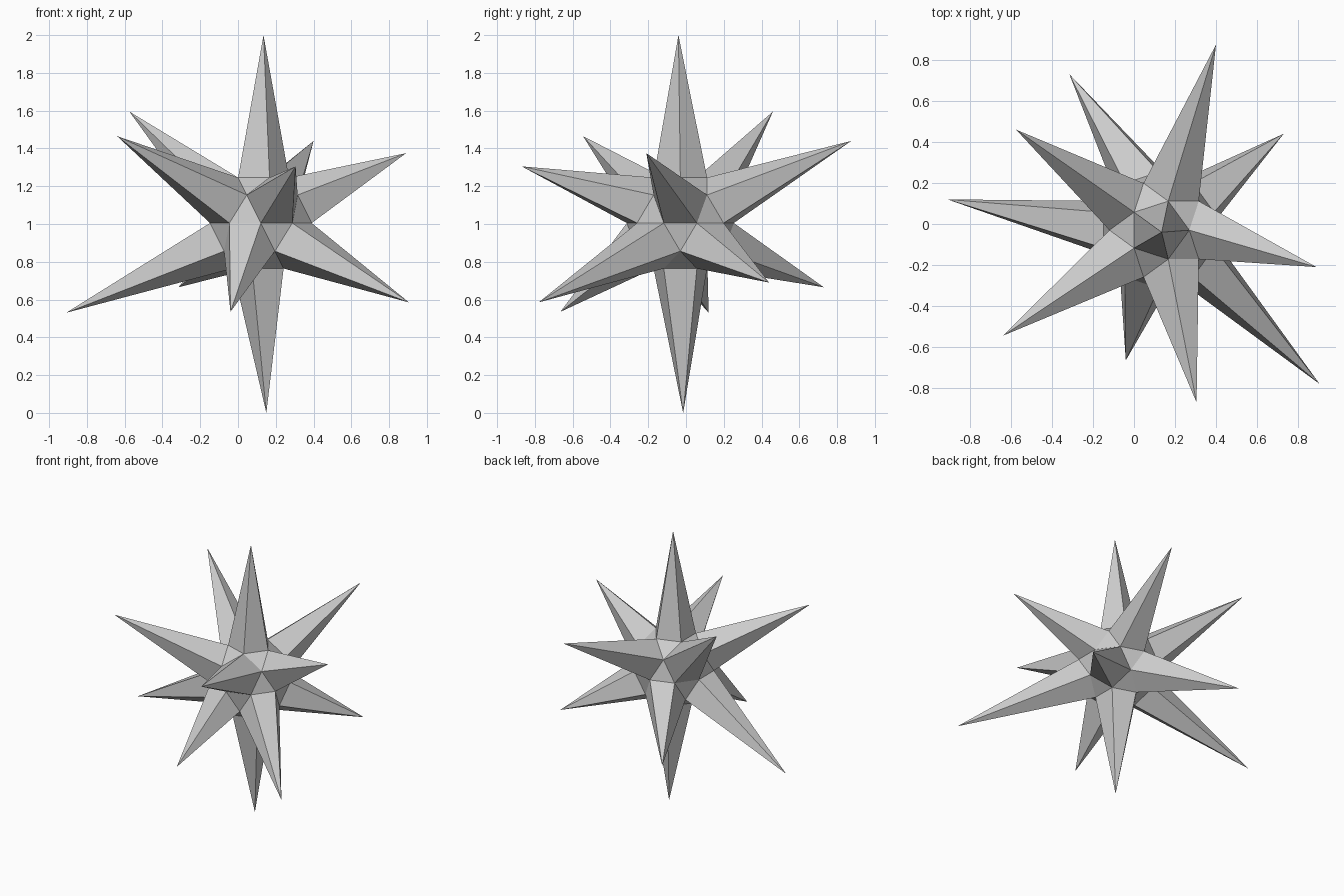
import bpy, bmesh
from mathutils import Vector

if "Cube" in bpy.data.objects:
    bpy.data.objects.remove(bpy.data.objects["Cube"])

CENTRE = Vector((0.121, -0.03, 1.005))
CORE_RADIUS = 0.283

# Spike tips: top, upper ring, lower ring, bottom
TIPS = [Vector(t) for t in (
    (0.135, -0.04, 2.0),
    (0.89, -0.21, 1.375), (0.40, 0.875, 1.44), (-0.575, 0.46, 1.595),
    (-0.64, -0.545, 1.465), (0.305, -0.87, 1.305),
    (0.73, 0.44, 0.69), (-0.315, 0.73, 0.665), (-0.91, 0.12, 0.53),
    (-0.04, -0.665, 0.535), (0.905, -0.78, 0.585),
    (0.15, -0.015, 0.0))]

# Faceted core: its twelve five-edged corners are pulled out into spikes
bm = bmesh.new()
bmesh.ops.create_icosphere(bm, subdivisions=2, radius=CORE_RADIUS)
for v in bm.verts:
    if len(v.link_edges) == 5:
        direction = v.co.normalized()
        v.co = max(TIPS, key=lambda t: (t - CENTRE).normalized().dot(direction))
    else:
        v.co += CENTRE
bmesh.ops.recalc_face_normals(bm, faces=bm.faces)

mesh = bpy.data.meshes.new("spiked_star")
bm.to_mesh(mesh)
bm.free()
bpy.context.collection.objects.link(bpy.data.objects.new("spiked_star", mesh))
